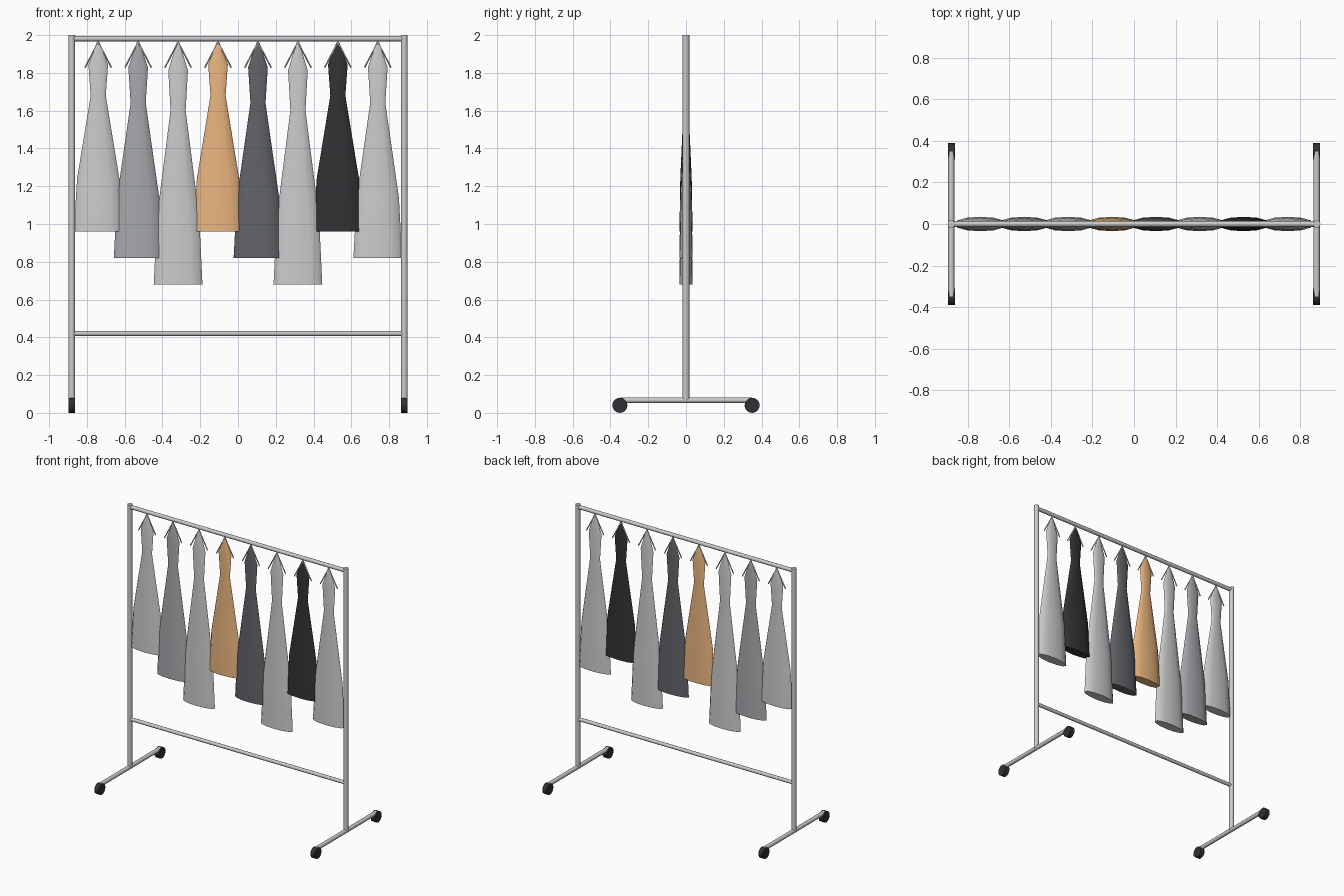
import bpy, bmesh, math
from mathutils import Vector

if "Cube" in bpy.data.objects:
    bpy.data.objects.remove(bpy.data.objects["Cube"])


def material(name, rgb):
    m = bpy.data.materials.new(name)
    m.diffuse_color = (*rgb, 1)
    m.use_nodes = True
    m.node_tree.nodes["Principled BSDF"].inputs["Base Color"].default_value = m.diffuse_color
    return m


def finish(obj, mat=None):
    if mat:
        obj.data.materials.append(mat)
    bpy.ops.object.select_all(action='DESELECT')
    obj.select_set(True)
    bpy.context.view_layer.objects.active = obj
    bpy.ops.object.shade_smooth_by_angle(angle=math.radians(40))
    return obj


def tube(name, a, b, radius, sides=12, mat=None):
    a, b = Vector(a), Vector(b)
    d = b - a
    bpy.ops.mesh.primitive_cylinder_add(
        vertices=sides, radius=radius, depth=d.length, location=(a + b) / 2,
        rotation=d.to_track_quat('Z', 'Y').to_euler())
    obj = bpy.context.object
    obj.name = name
    return finish(obj, mat)


# garment: stack of flattened rings, (fraction of length from top, half width)
PROFILE = [(0, 0.008), (0.115, 0.052), (0.28, 0.040), (0.72, 0.112), (1, 0.129)]
FLATTEN = 0.27
SIDES = 12


def garment(name, x, top, length, mat):
    bm = bmesh.new()
    rings = []
    for f, r in PROFILE:
        angles = [2 * math.pi * i / SIDES for i in range(SIDES)]
        rings.append([bm.verts.new((r * math.cos(t), r * FLATTEN * math.sin(t), -f * length))
                      for t in angles])
    for hi, lo in zip(rings, rings[1:]):
        for i in range(SIDES):
            j = (i + 1) % SIDES
            bm.faces.new((hi[j], hi[i], lo[i], lo[j]))
    bm.faces.new(rings[0])
    bm.faces.new(rings[-1][::-1])
    bmesh.ops.recalc_face_normals(bm, faces=bm.faces)
    mesh = bpy.data.meshes.new(name)
    bm.to_mesh(mesh)
    bm.free()
    obj = bpy.data.objects.new(name, mesh)
    obj.location = (x, 0, top)
    bpy.context.collection.objects.link(obj)
    return finish(obj, mat)


rubber = material("rubber", (0.03, 0.03, 0.033))
tan = material("tan_cloth", (0.82, 0.46, 0.21))
mid = material("grey_cloth", (0.38, 0.39, 0.41))
slate = material("slate_cloth", (0.12, 0.125, 0.14))
black = material("black_cloth", (0.03, 0.032, 0.034))

# frame: posts, feet and wheels on each side
PX = 0.88
for side, s in (("left", -1), ("right", 1)):
    x = s * PX
    tube(f"{side}_post", (x, 0, 0.065), (x, 0, 2.0), 0.018)
    tube(f"{side}_foot", (x, -0.35, 0.067), (x, 0.35, 0.067), 0.015)
    for end, y in (("front", -0.35), ("back", 0.35)):
        tube(f"{side}_{end}_wheel", (x - 0.017, y, 0.04), (x + 0.017, y, 0.04),
             0.04, 16, rubber)

# rails
tube("top_rail", (-PX, 0, 1.981), (PX, 0, 1.981), 0.014)
tube("lower_rail", (-PX, 0, 0.42), (PX, 0, 0.42), 0.013)

# garments on hangers, three repeating lengths
lengths = (1.0, 1.14, 1.28)
cloths = (None, mid, None, tan, slate, None, black, None)
for i, cloth in enumerate(cloths):
    x = -0.74 + i * 1.48 / 7
    garment(f"garment_{i + 1}", x, 1.96, lengths[i % 3], cloth)
    tube(f"hanger_hook_{i + 1}", (x, 0, 1.98), (x, 0, 1.95), 0.004, 6)
    for side, s in (("left", -1), ("right", 1)):
        tube(f"hanger_{side}_arm_{i + 1}", (x, 0, 1.962), (x + s * 0.07, 0, 1.828), 0.004, 6)
